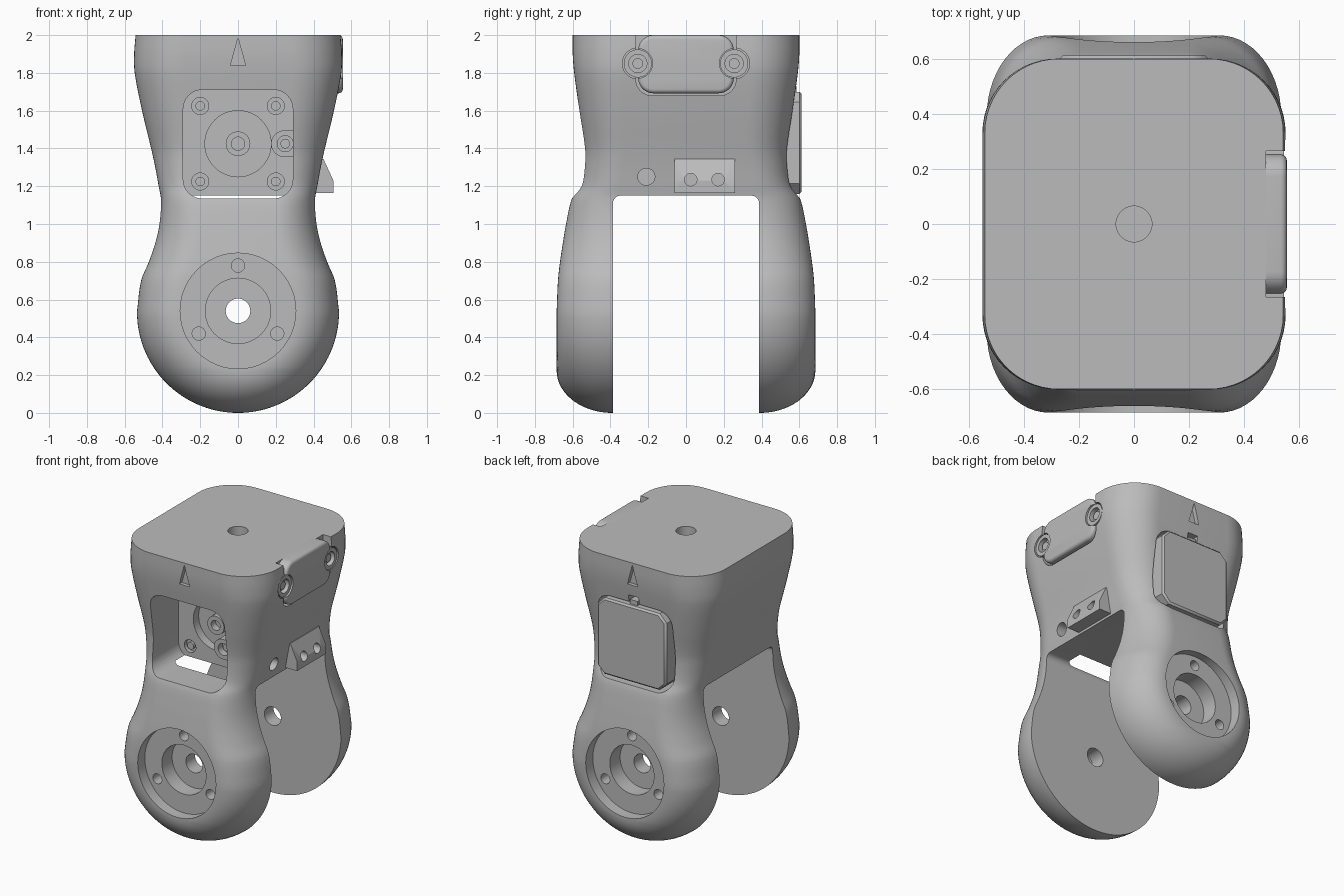
import bpy, bmesh, math
from mathutils import Vector

cube = bpy.data.objects.get("Cube")
if cube:
    bpy.data.objects.remove(cube, do_unlink=True)

grey = bpy.data.materials.new("plain grey")
grey.use_nodes = True
GREY = (0.5, 0.5, 0.5, 1)
grey.diffuse_color = GREY
grey.node_tree.nodes["Principled BSDF"].inputs["Base Color"].default_value = GREY

AXES = {"x": Vector((1, 0, 0)), "y": Vector((0, 1, 0)), "z": Vector((0, 0, 1))}
HUB = 0.535       # hub centre height and hub radius
MID = 1.425       # centre height of the front and back openings


def finish(name, bm):
    bmesh.ops.recalc_face_normals(bm, faces=bm.faces)
    mesh = bpy.data.meshes.new(name)
    bm.to_mesh(mesh)
    bm.free()
    mesh.materials.append(grey)
    obj = bpy.data.objects.new(name, mesh)
    bpy.context.collection.objects.link(obj)
    return obj


def prism(name, pts, axis, a, b, bevel=0, segments=1):
    """Extrude a side-view outline along x or y; optionally bevel the end at b."""
    bm = bmesh.new()
    place = (lambda u, v, d: (d, u, v)) if axis == "x" else (lambda u, v, d: (u, d, v))
    ends = [[bm.verts.new(place(u, v, d)) for u, v in pts] for d in (a, b)]
    bm.faces.new(ends[0])
    last = bm.faces.new(ends[1])
    for i in range(len(pts)):
        j = (i + 1) % len(pts)
        bm.faces.new((ends[0][i], ends[0][j], ends[1][j], ends[1][i]))
    bmesh.ops.recalc_face_normals(bm, faces=bm.faces)
    if bevel:
        bmesh.ops.bevel(bm, geom=list(last.edges), offset=bevel, segments=segments,
                        profile=0.5, affect="EDGES")
    return finish(name, bm)


def cylinder(name, r, axis, u, v, a, b):
    """Cylinder along an axis between a and b, at (u, v) in the other two."""
    centre = {"x": ((a + b) / 2, u, v), "y": (u, (a + b) / 2, v), "z": (u, v, (a + b) / 2)}[axis]
    bm = bmesh.new()
    bmesh.ops.create_cone(bm, cap_ends=True, segments=48, radius1=r, radius2=r, depth=abs(b - a))
    rot = AXES["z"].rotation_difference(AXES[axis]).to_matrix()
    for vert in bm.verts:
        vert.co = rot @ vert.co + Vector(centre)
    return finish(name, bm)


def rect(u0, u1, v0, v1, r=0, n=8):
    """Rectangle outline with rounded corners (n=1 gives chamfered corners)."""
    if not r:
        return [(u0, v0), (u1, v0), (u1, v1), (u0, v1)]
    pts = []
    corners = ((u1 - r, v1 - r), (u0 + r, v1 - r), (u0 + r, v0 + r), (u1 - r, v0 + r))
    for k, (cu, cv) in enumerate(corners):
        for i in range(n + 1):
            t = (k + i / n) * math.pi / 2
            pts.append((cu + r * math.cos(t), cv + r * math.sin(t)))
    return pts


def cut(obj, *cutters):
    bpy.context.view_layer.objects.active = obj
    for c in cutters:
        mod = obj.modifiers.new("cut", "BOOLEAN")
        mod.operation, mod.solver, mod.object = "DIFFERENCE", "EXACT", c
        bpy.ops.object.modifier_apply(modifier=mod.name)
        bpy.data.objects.remove(c, do_unlink=True)


# Shell sections above the hub: height, half width, half depth, corner radii
SECTIONS = [Vector(s) for s in (
    (0.535, 0.535, 0.685, 0.225, 0.295), (0.7, 0.513, 0.678, 0.235, 0.288),
    (0.8, 0.472, 0.667, 0.235, 0.28), (0.9, 0.438, 0.652, 0.23, 0.27),
    (1.0, 0.416, 0.635, 0.22, 0.255), (1.13, 0.408, 0.606, 0.21, 0.235),
    (1.2, 0.42, 0.566, 0.21, 0.21), (1.3, 0.438, 0.545, 0.21, 0.21),
    (1.4, 0.46, 0.54, 0.22, 0.22), (1.6, 0.508, 0.565, 0.24, 0.24),
    (1.8, 0.547, 0.592, 0.26, 0.26), (1.9, 0.55, 0.6, 0.27, 0.27),
    (2.0, 0.542, 0.6, 0.27, 0.27))]


def slope(i):
    lo, hi = SECTIONS[max(i - 1, 0)], SECTIONS[min(i + 1, len(SECTIONS) - 1)]
    return (hi - lo) / (hi[0] - lo[0])


def shell_rings(n=14):
    """Quarter outlines of the shell from the bottom up, each with its height."""
    arc = [i / n * math.pi / 2 for i in range(n + 1)]
    # Hub dome, turned about the y axis
    for k in range(1, 30):
        a = k / 30 * math.pi / 2
        drop, hx = HUB * math.cos(a), HUB * math.sin(a)
        flat = math.sqrt(max(0.31 ** 2 - drop ** 2, 0))
        quarter = []
        for t in arc:
            x = flat + (hx - flat) * math.cos(t)
            s = min(max((math.hypot(x, drop) - 0.31) / 0.225, 0), 1)
            quarter.append((x, 0.39 + 0.295 * math.sqrt(1 - s * s)))
        yield HUB - drop, quarter
    # Waist and body, smoothly interpolated
    for i in range(len(SECTIONS) - 1):
        p, q = SECTIONS[i], SECTIONS[i + 1]
        h, last = q[0] - p[0], i == len(SECTIONS) - 2
        for k in range(5 if last else 4):
            t = k / 4
            w = 3 * t * t - 2 * t ** 3
            z, hx, hy, rx, ry = (p * (1 - w) + q * w + slope(i) * h * t * (1 - t) ** 2
                                 - slope(i + 1) * h * t * t * (1 - t))
            yield z, [(hx - rx + rx * math.cos(t2), hy - ry + ry * math.sin(t2)) for t2 in arc]


# Forked body shell
bm = bmesh.new()
rings = []
for z, q in shell_rings():
    loop = (q + [(-x, y) for x, y in reversed(q)] + [(-x, -y) for x, y in q]
            + [(x, -y) for x, y in reversed(q)])
    rings.append([bm.verts.new((x, y, z)) for x, y in loop])
for low, high in zip(rings, rings[1:]):
    for i in range(len(low)):
        j = (i + 1) % len(low)
        bm.faces.new((low[i], low[j], high[j], high[i]))
bm.faces.new(rings[0])
bm.faces.new(rings[-1])
bmesh.ops.remove_doubles(bm, verts=bm.verts, dist=1e-5)
body = finish("forked_body", bm)

# Fork gap, top hole and side hole
cut(body, prism("gap", rect(-0.387, 0.387, -1, 1.15, 0.04), "x", -1, 1),
    cylinder("top_hole", 0.065, "z", 0, 0, 1.8, 2.1),
    cylinder("side_hole", 0.045, "x", -0.21, 1.25, 0.34, 0.6))

SCREWS = [(sx * 0.2, MID + sz * 0.2) for sx in (-1, 1) for sz in (-1, 1)]
for s in (-1, 1):
    # Hub recesses, axle hole and screw holes
    cut(body, cylinder("recess", 0.306, "y", 0, 0.54, s * 0.605, s * 0.8),
        cylinder("inner_recess", 0.173, "y", 0, 0.54, s * 0.49, s * 0.8),
        cylinder("axle_hole", 0.065, "y", 0, 0.54, s * 0.3, s * 0.8))
    for k in range(3):
        t = math.pi / 2 + k * math.tau / 3
        cut(body, cylinder("screw_hole", 0.035, "y", 0.24 * math.cos(t),
                           0.54 + 0.24 * math.sin(t), s * 0.5, s * 0.8))
    # Engraved arrow and opening
    cut(body, prism("arrow", [(-0.04, 1.84), (0.04, 1.84), (0, 1.985)], "y", s * 0.57, s * 0.8),
        prism("opening", rect(-0.29, 0.29, 1.135, 1.71, 0.1), "y", s * 0.25, s * 0.9))

# Mount face inside the front opening
cut(body, cylinder("mount_recess", 0.175, "y", 0, MID, -0.3, -0.19))
for x, z in SCREWS:
    cut(body, cylinder("mount_hole", 0.045, "y", x, z, -0.3, -0.22))
    cylinder("mount_screw", 0.025, "y", x, z, -0.245, -0.2)
shaft = cylinder("mount_shaft", 0.065, "y", 0, MID, -0.25, -0.15)
cut(shaft, cylinder("bore", 0.035, "y", 0, MID, -0.3, -0.2))

# Screw tab on the wall of the front opening
tab_outline = [(0.32, MID + 0.07)] + [
    (0.245 + 0.07 * math.cos(t), MID + 0.07 * math.sin(t))
    for t in (math.pi * (0.5 + i / 16) for i in range(17))] + [(0.32, MID - 0.07)]
tab = prism("screw_tab", tab_outline, "y", -0.52, -0.24)
cut(tab, cylinder("tab_hole", 0.042, "y", 0.25, MID, -0.6, -0.47))
cylinder("tab_screw", 0.025, "y", 0.25, MID, -0.49, -0.46)

# Back plate with its latch
cut(body, prism("latch_notch", rect(-0.04, 0.04, 1.68, 1.76), "y", 0.53, 0.8))
prism("back_plate", rect(-0.27, 0.27, 1.16, 1.7, 0.055, 1), "y", 0.3, 0.612, 0.012)
prism("back_latch", rect(-0.03, 0.03, 1.68, 1.73), "y", 0.5, 0.585)

# Side cover, set in a pocket with two screw ears
cut(body, prism("pocket", rect(-0.265, 0.265, 1.68, 2.2, 0.085), "x", 0.48, 0.8))
cover = prism("side_cover", rect(-0.253, 0.253, 1.692, 2.0, 0.08), "x", 0.46, 0.555, 0.022, 4)
for s in (-1, 1):
    cut(body, cylinder("ear_pocket", 0.082, "x", s * 0.255, 1.85, 0.49, 0.8))
    cut(cover, cylinder("ear_gap", 0.078, "x", s * 0.255, 1.85, 0.49, 0.8))
    ear = cylinder("cover_ear", 0.074, "x", s * 0.255, 1.85, 0.47, 0.545)
    cut(ear, cylinder("ear_recess", 0.048, "x", s * 0.255, 1.85, 0.51, 0.8))
    cylinder("ear_screw", 0.028, "x", s * 0.255, 1.85, 0.49, 0.53)

# Side connector with two sockets
connector = prism("side_connector", [(0.38, 1.345), (0.452, 1.345), (0.505, 1.23),
                                     (0.505, 1.165), (0.38, 1.165)], "y", -0.06, 0.26)
cut(connector, *[cylinder("socket", 0.033, "x", y, 1.235, 0.44, 0.6) for y in (0.025, 0.17)])

# Smooth shading with crisp edges
bpy.ops.object.select_all(action="DESELECT")
for obj in bpy.context.scene.objects:
    if obj.type == "MESH":
        obj.select_set(True)
bpy.context.view_layer.objects.active = body
bpy.ops.object.shade_smooth_by_angle(angle=math.radians(32))
